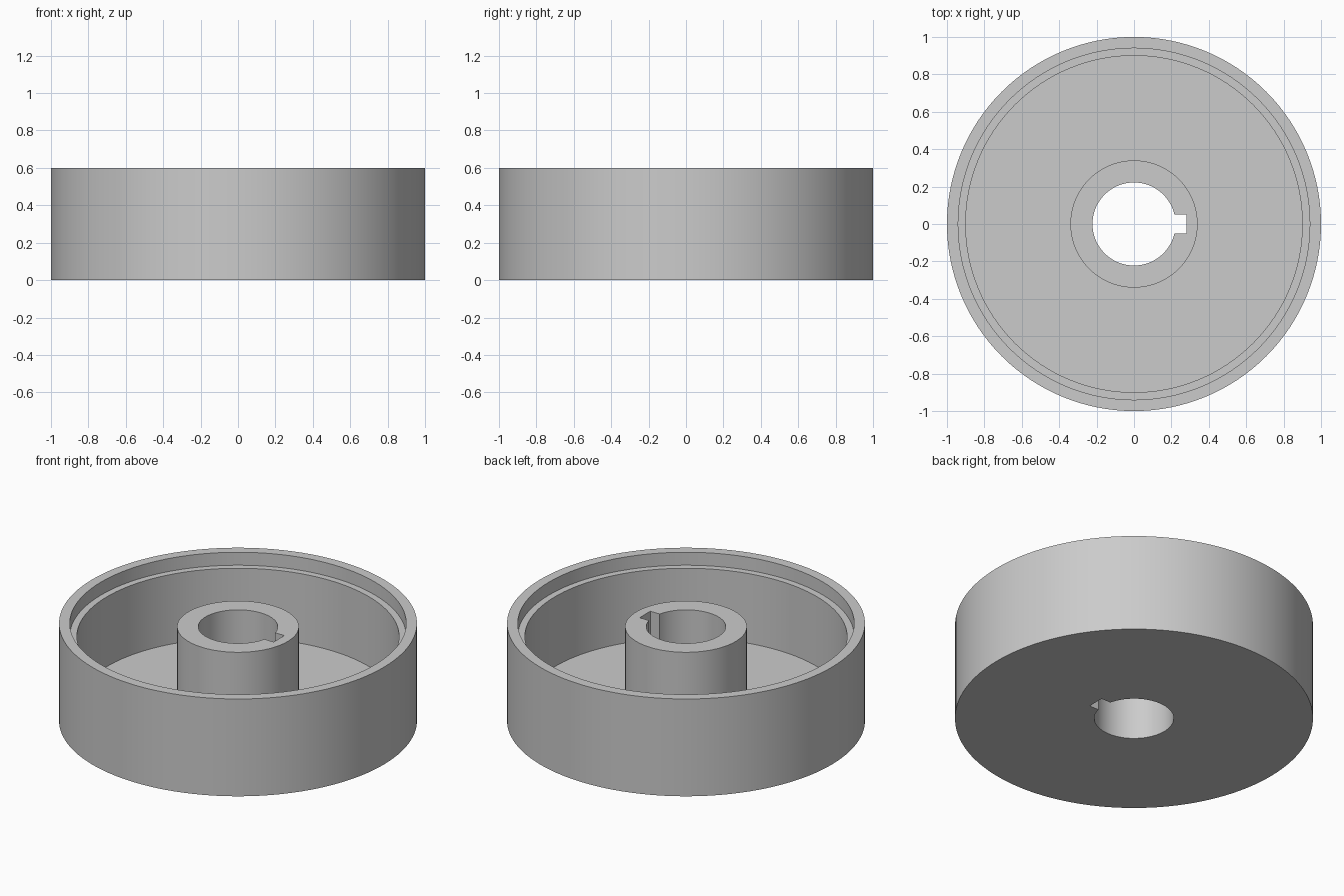
import bpy, bmesh, math

if "Cube" in bpy.data.objects:
    bpy.data.objects.remove(bpy.data.objects["Cube"])

# Main sizes
HEIGHT = 0.6
FLOOR = 0.09
LEDGE = 0.52
HUB_TOP = 0.58
RIM_R, LIP_R, WALL_R = 1.0, 0.94, 0.9
HUB_R, BORE_R = 0.34, 0.222
KEY_REACH, KEY_WIDTH = 0.28, 0.104
SEGMENTS = 128

# Plain grey metal
grey = bpy.data.materials.new("grey_metal")
grey.use_nodes = True
color = (0.6, 0.6, 0.6, 1)
grey.diffuse_color = color
grey.node_tree.nodes["Principled BSDF"].inputs["Base Color"].default_value = color


def lathe(name, profile):
    """Turn a closed (radius, height) profile about the z axis."""
    bm = bmesh.new()
    verts = [bm.verts.new((r, 0, z)) for r, z in profile]
    edges = [bm.edges.new((v, verts[i - 1])) for i, v in enumerate(verts)]
    bmesh.ops.spin(bm, geom=verts + edges, cent=(0, 0, 0), axis=(0, 0, 1),
                   angle=math.tau, steps=SEGMENTS, use_duplicate=False)
    bmesh.ops.remove_doubles(bm, verts=bm.verts, dist=1e-4)
    bmesh.ops.recalc_face_normals(bm, faces=bm.faces)
    mesh = bpy.data.meshes.new(name)
    bm.to_mesh(mesh)
    bm.free()
    obj = bpy.data.objects.new(name, mesh)
    bpy.context.collection.objects.link(obj)
    mesh.materials.append(grey)
    return obj


# Cup with stepped rim, floor and central bored hub
drum = lathe("drum_with_hub", [
    (BORE_R, 0), (RIM_R, 0), (RIM_R, HEIGHT), (LIP_R, HEIGHT),
    (LIP_R, LEDGE), (WALL_R, LEDGE), (WALL_R, FLOOR), (HUB_R, FLOOR),
    (HUB_R, HUB_TOP), (BORE_R, HUB_TOP),
])

# Keyway slot through the full length of the bore
bpy.ops.mesh.primitive_cube_add(size=1, location=(KEY_REACH / 2, 0, HEIGHT / 2))
cutter = bpy.context.object
cutter.name = "keyway_cutter"
cutter.scale = (KEY_REACH, KEY_WIDTH, HEIGHT * 2)
cutter.hide_render = True
cutter.data.materials.append(grey)

bpy.ops.object.select_all(action="DESELECT")
drum.select_set(True)
bpy.context.view_layer.objects.active = drum
cut = drum.modifiers.new("keyway", "BOOLEAN")
cut.operation = "DIFFERENCE"
cut.solver = "EXACT"
cut.object = cutter
bpy.ops.object.modifier_apply(modifier=cut.name)
bpy.data.objects.remove(cutter)

# Smooth walls with crisp edges
bpy.ops.object.shade_smooth_by_angle(angle=math.radians(30))
